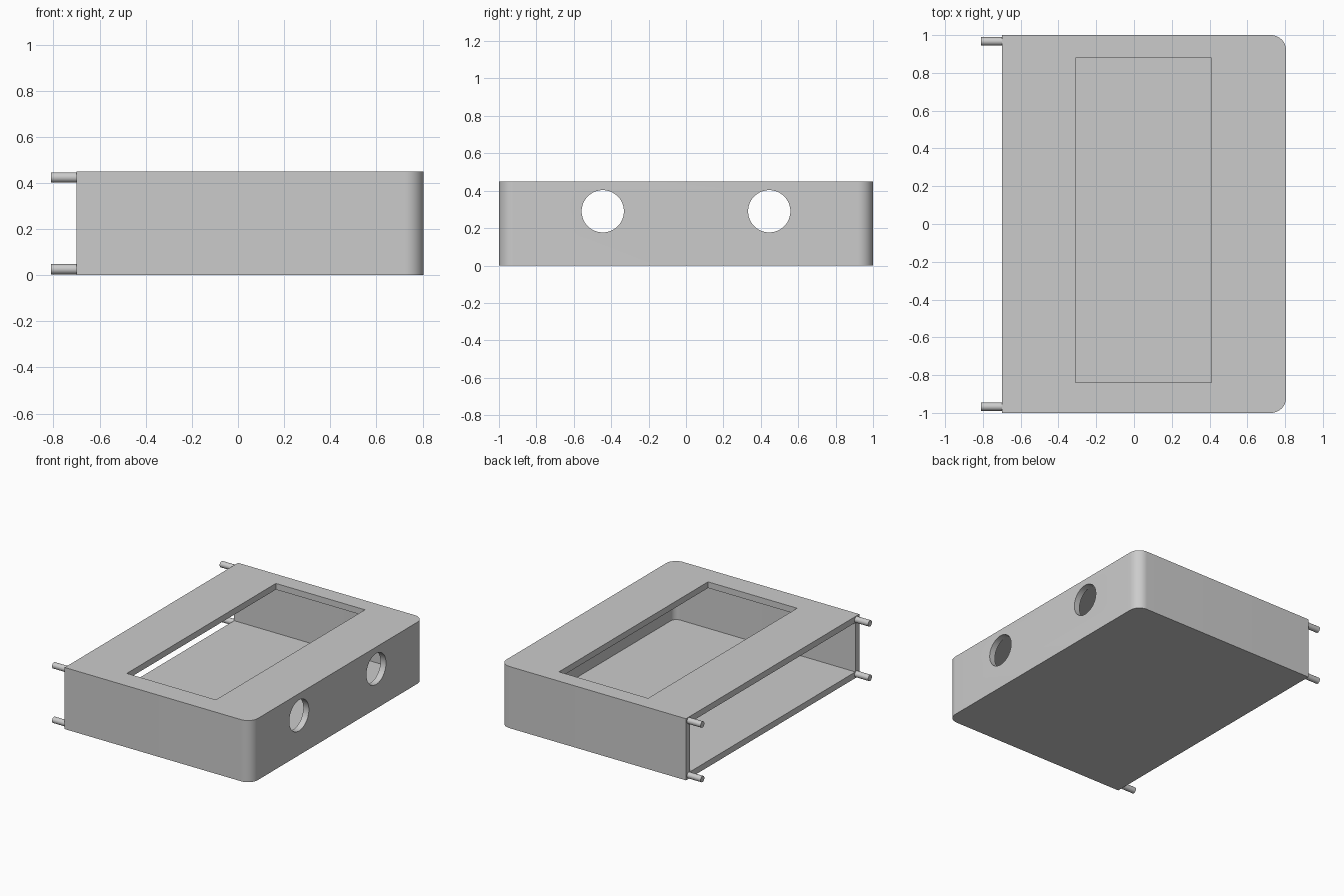
import bpy, bmesh, math
from mathutils import Matrix

if "Cube" in bpy.data.objects:
    bpy.data.objects.remove(bpy.data.objects["Cube"])

X0, X1, Y1, H = -0.70, 0.805, 1.0, 0.45   # case extents
T = 0.045                                  # wall thickness

grey = bpy.data.materials.new("plain grey")
grey.diffuse_color = (0.6, 0.6, 0.6, 1)
grey.use_nodes = True
grey.node_tree.nodes["Principled BSDF"].inputs["Base Color"].default_value = grey.diffuse_color


def finish(name, bm):
    bmesh.ops.recalc_face_normals(bm, faces=bm.faces)
    me = bpy.data.meshes.new(name)
    bm.to_mesh(me)
    bm.free()
    ob = bpy.data.objects.new(name, me)
    bpy.context.collection.objects.link(ob)
    me.materials.append(grey)
    return ob


def slab(name, x0, x1, y0, y1, z0, z1, r=0.0, n=12):
    """Extruded rectangle whose two +x corners are rounded by r."""
    pts = [(x0, y0)]
    if r:
        for cy, a0 in ((y0 + r, -90), (y1 - r, 0)):
            for i in range(n + 1):
                a = math.radians(a0 + 90 * i / n)
                pts.append((x1 - r + r * math.cos(a), cy + r * math.sin(a)))
    else:
        pts += [(x1, y0), (x1, y1)]
    pts.append((x0, y1))
    bm = bmesh.new()
    face = bm.faces.new([bm.verts.new((x, y, z0)) for x, y in pts])
    ext = bmesh.ops.extrude_face_region(bm, geom=[face])
    verts = [g for g in ext["geom"] if isinstance(g, bmesh.types.BMVert)]
    bmesh.ops.translate(bm, verts=verts, vec=(0, 0, z1 - z0))
    return finish(name, bm)


def rod(name, x0, x1, y, z, r, n):
    """Cylinder along x."""
    bm = bmesh.new()
    m = Matrix.Translation(((x0 + x1) / 2, y, z)) @ Matrix.Rotation(math.pi / 2, 4, 'Y')
    bmesh.ops.create_cone(bm, cap_ends=True, segments=n, radius1=r, radius2=r,
                          depth=x1 - x0, matrix=m)
    return finish(name, bm)


def smooth(ob):
    bpy.ops.object.select_all(action='DESELECT')
    ob.select_set(True)
    bpy.context.view_layer.objects.active = ob
    bpy.ops.object.shade_smooth_by_angle(angle=math.radians(30))


# Case: solid block, hollowed from the open left end
case = slab("case", X0, X1, -Y1, Y1, 0, H, 0.08)
cutters = [
    slab("cavity_cutter", X0 - 0.2, X1 - T, -Y1 + T, Y1 - T, T, H - T, 0.045),
    slab("window_cutter", -0.31, 0.41, -0.84, 0.88, H - 2 * T, H + 0.1),
]
# Two round ports in the right wall
for side in (-1, 1):
    cutters.append(rod("port_cutter", X1 - 2 * T, X1 + 0.1, side * 0.445, 0.29, 0.113, 64))

for c in cutters:
    mod = case.modifiers.new(c.name, 'BOOLEAN')
    mod.operation = 'DIFFERENCE'
    mod.solver = 'EXACT'
    mod.object = c

# Bake the cuts and drop the cutters
bpy.context.view_layer.update()
baked = bpy.data.meshes.new_from_object(
    case.evaluated_get(bpy.context.evaluated_depsgraph_get()))
case.modifiers.clear()
case.data = baked
for c in cutters:
    bpy.data.objects.remove(c)
smooth(case)

# Locating pegs at the four corners of the open end
for y in (-0.967, 0.967):
    for z in (0.026, H - 0.026):
        smooth(rod("peg", -0.81, X0, y, z, 0.022, 32))
